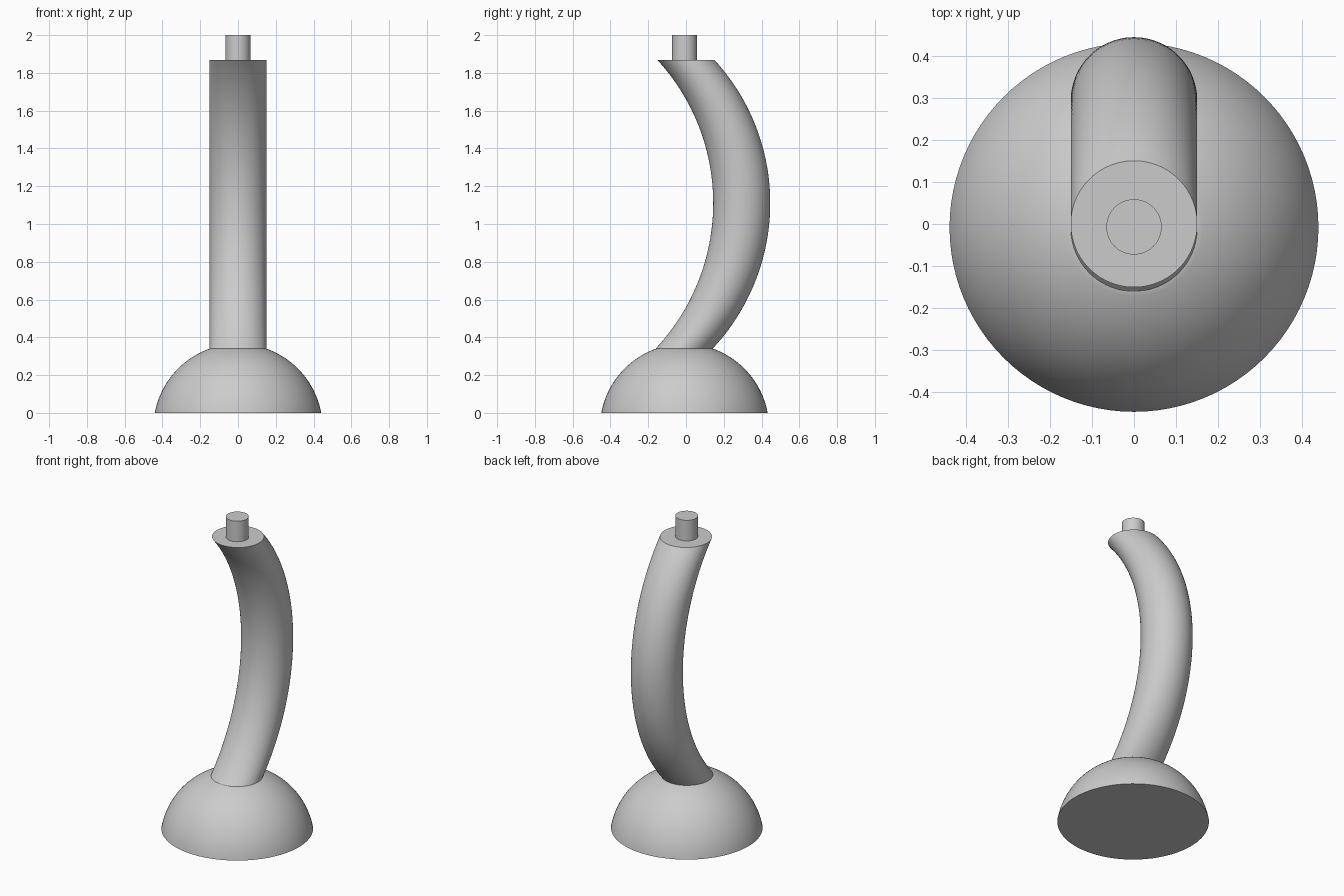
import bpy, bmesh, math

cube = bpy.data.objects.get("Cube")
if cube:
    bpy.data.objects.remove(cube, do_unlink=True)

grey = bpy.data.materials.new("plain_grey")
grey.use_nodes = True
colour = (0.6, 0.6, 0.6, 1)
grey.diffuse_color = colour
grey.node_tree.nodes["Principled BSDF"].inputs["Base Color"].default_value = colour

SIDES = 96


def stack(name, rings):
    """Skin horizontal circles given as (radius, y, z) and cap both ends."""
    bm = bmesh.new()
    loops = []
    for radius, y, z in rings:
        angles = [math.tau * i / SIDES for i in range(SIDES)]
        loops.append([bm.verts.new((radius * math.cos(a), y + radius * math.sin(a), z))
                      for a in angles])
    for low, high in zip(loops, loops[1:]):
        for i in range(SIDES):
            j = (i + 1) % SIDES
            bm.faces.new((low[i], low[j], high[j], high[i]))
    bm.faces.new(loops[0][::-1])
    bm.faces.new(loops[-1])
    mesh = bpy.data.meshes.new(name)
    bm.to_mesh(mesh)
    bm.free()
    mesh.materials.append(grey)
    obj = bpy.data.objects.new(name, mesh)
    bpy.context.collection.objects.link(obj)
    bpy.ops.object.select_all(action="DESELECT")
    obj.select_set(True)
    bpy.context.view_layer.objects.active = obj
    bpy.ops.object.shade_smooth_by_angle(angle=math.radians(35))
    return obj


BASE_TOP, NECK_TOP = 0.34, 1.868

# Domed base: a slice of a sphere whose centre lies just below the floor
ball, sunk = 0.448, 0.082
low, high = math.asin(sunk / ball), math.asin((BASE_TOP + sunk) / ball)
dome = []
for i in range(33):
    a = low + (high - low) * i / 32
    dome.append((ball * math.cos(a), -0.008, ball * math.sin(a) - sunk))
stack("domed_base", dome)

# Bowed neck: level circles whose centres follow an arc
half, bow = (NECK_TOP - BASE_TOP) / 2, 0.3
bend = (half ** 2 + bow ** 2) / (2 * bow)
sweep = math.asin(half / bend)
neck = []
for i in range(49):
    t = i / 24 - 1
    y = bend * math.cos(sweep * t) - bend + 0.295 + 0.005 * t
    neck.append((0.151, y, (BASE_TOP + NECK_TOP) / 2 + bend * math.sin(sweep * t)))
stack("bowed_neck", neck)

# Short pin on top
stack("top_pin", [(0.066, -0.007, NECK_TOP), (0.066, -0.007, 2)])
